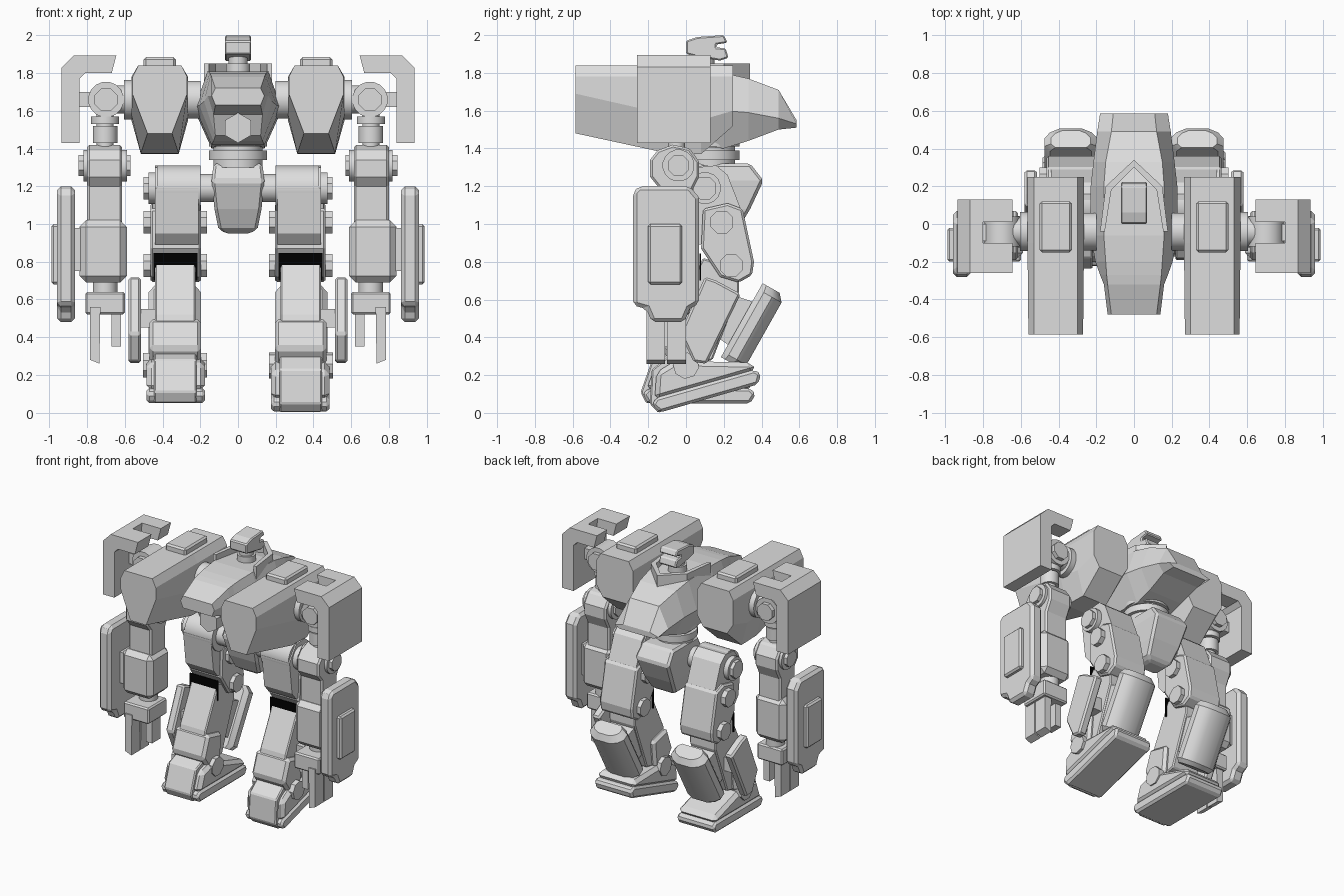
import bpy, bmesh, math
from mathutils import Matrix, Vector

cube = bpy.data.objects.get("Cube")
if cube:
    bpy.data.objects.remove(cube, do_unlink=True)


def material(name, value):
    mat = bpy.data.materials.new(name)
    mat.use_nodes = True
    mat.diffuse_color = (value, value, value, 1)
    mat.node_tree.nodes["Principled BSDF"].inputs["Base Color"].default_value = mat.diffuse_color
    return mat


grey = material("light_grey", 0.73)
black = material("black", 0)
rounded = []


def loft(name, rings, chamfer=0, transform=None):
    """Skin a row of equal rings and close both ends."""
    bm = bmesh.new()
    loops = [[bm.verts.new(p) for p in ring] for ring in rings]
    for a, b in zip(loops, loops[1:]):
        for i in range(len(a)):
            j = (i + 1) % len(a)
            bm.faces.new((a[i], a[j], b[j], b[i]))
    bm.faces.new(loops[0])
    bm.faces.new(loops[-1])
    bmesh.ops.recalc_face_normals(bm, faces=bm.faces)
    mesh = bpy.data.meshes.new(name)
    bm.to_mesh(mesh)
    bm.free()
    if transform:
        mesh.transform(transform)
    mesh.materials.append(grey)
    obj = bpy.data.objects.new(name, mesh)
    bpy.context.collection.objects.link(obj)
    if chamfer:
        mod = obj.modifiers.new("chamfer", 'BEVEL')
        mod.width, mod.segments = chamfer, 1
        mod.limit_method, mod.angle_limit = 'ANGLE', math.radians(40)
    return obj


def prism(name, axis, pts, lo, hi, s=1, chamfer=0, transform=None):
    """Extrude a profile along an axis; s mirrors it across x."""
    def place(a, b, t):
        p = {"x": (t, a, b), "y": (a, t, b), "z": (a, b, t)}[axis]
        return (p[0] * s, p[1], p[2])
    rings = [[place(a, b, t) for a, b in pts] for t in (lo, hi)]
    return loft(name, rings, chamfer, transform)


def box(name, x, y, z, s=1, chamfer=0):
    pts = [(y[0], z[0]), (y[1], z[0]), (y[1], z[1]), (y[0], z[1])]
    return prism(name, "x", pts, x[0], x[1], s, chamfer)


def drum(name, axis, a, b, r, lo, hi, s=1, sides=32, transform=None):
    """Cylinder around an axis; few sides make a bolt."""
    turn = math.pi / sides
    pts = [(a + r * math.cos(turn * (2 * i + 1)), b + r * math.sin(turn * (2 * i + 1)))
           for i in range(sides)]
    obj = prism(name, axis, pts, lo, hi, s, transform=transform)
    if sides > 12:
        rounded.append(obj)
    return obj


def section(cx, y, *half):
    """Symmetric cross-section from (half width, height) pairs."""
    return [(cx + w, y, z) for w, z in half] + [(cx - w, y, z) for w, z in reversed(half)]


# Torso hull with overhanging beak, chin and rear collar
loft("torso", [
    section(0, -.48, (.12, 1.72), (.14, 1.68), (.12, 1.63)),
    section(0, -.32, (.14, 1.78), (.16, 1.68), (.13, 1.58)),
    section(0, -.27, (.145, 1.79), (.18, 1.65), (.12, 1.47)),
    section(0, -.2, (.15, 1.8), (.205, 1.63), (.13, 1.44)),
    section(0, -.06, (.16, 1.81), (.23, 1.62), (.14, 1.42)),
    section(0, .2, (.16, 1.8), (.23, 1.6), (.14, 1.4)),
    section(0, .33, (.15, 1.77), (.215, 1.59), (.14, 1.44)),
    section(0, .49, (.12, 1.71), (.195, 1.56), (.15, 1.5)),
    section(0, .585, (.11, 1.55), (.18, 1.53), (.14, 1.51))])
drum("chin_nozzle", "y", 0, 1.51, .08, -.35, -.2, sides=6)
prism("collar", "z", [(-.18, -.04), (-.15, .2), (0, .34), (.15, .2), (.18, -.04),
                      (.155, -.04), (.12, .18), (0, .3), (-.12, .18), (-.155, -.04)], 1.74, 1.85)

# Head
drum("neck", "z", 0, .1, .05, 1.75, 1.92)
drum("neck_ring", "z", 0, .1, .065, 1.8, 1.85)
prism("head", "x", [(0, 1.9), (0, 1.97), (.06, 1.99), (.2, 2), (.22, 1.96), (.16, 1.95), (.16, 1.935),
                    (.21, 1.93), (.225, 1.88), (.18, 1.865), (.04, 1.89)], -.07, .07, chamfer=.025)

# Waist rings and pelvis
for r, lo, hi in ((.155, 1.34, 1.39), (.13, 1.3, 1.45), (.155, 1.41, 1.45)):
    drum("waist_ring", "z", 0, .13, r, lo, hi)
loft("pelvis", [[(-w, f, z), (w, f, z), (w, b, z), (-w, b, z)] for w, f, b, z in (
    (.13, .04, .34, 1.32), (.14, 0, .41, 1.23), (.125, .05, .34, 1.08),
    (.105, .1, .28, .98), (.07, .14, .25, .95))], chamfer=.015)


def shoulder(s, side):
    # Weapon pod with roof plate
    cx = .415 * s
    loft(side + "shoulder_pod", [
        section(cx, y, (top, 1.84), (wide, 1.78), (wide, mid), (low, bottom))
        for y, top, wide, mid, low, bottom in (
            (-.585, .115, .145, 1.69, .065, 1.48), (-.1, .115, .15, 1.58, .1, 1.375),
            (.08, .115, .15, 1.55, .1, 1.37), (.25, .115, .15, 1.6, .1, 1.52))])
    box(side + "pod_roof_plate", (.33, .5), (-.15, .12), (1.8, 1.885), s, .012)
    # Axle and shoulder joint
    y, z = -.04, 1.66
    drum(side + "inner_axle", "x", y, z, .1, .2, .3, s)
    drum(side + "outer_axle", "x", y, z, .105, .54, .605, s)
    drum(side + "axle_neck", "x", y, z, .075, .6, .66, s)
    drum(side + "shoulder_joint", "y", .7, z, .095, -.12, .04, s, 16)
    drum(side + "shoulder_bolt", "y", .7, z, .065, -.15, .07, s, 8)
    # Hooked guard with a slot in its roof
    wall = [(.87, 1.895), (.935, 1.83), (.935, 1.43), (.84, 1.43), (.84, 1.77), (.81, 1.8)]
    roof = wall + [(.67, 1.8), (.645, 1.895)]
    prism(side + "guard_front", "y", roof, -.26, -.1, s)
    prism(side + "guard_middle", "y", wall + [(.8, 1.895)], -.1, .01, s)
    prism(side + "guard_rear", "y", roof, .01, .13, s)
    box(side + "guard_mount", (.75, .86), (-.09, 0), (1.62, 1.7), s)


def arm(s, side):
    x, y = .705, -.05
    for r, lo, hi in ((.075, 1.53, 1.57), (.065, 1.43, 1.52), (.045, 1.35, 1.6)):
        drum(side + "arm_ring", "z", x, y, r, lo, hi, s)
    # Elbow and forearm
    prism(side + "elbow", "x", [(-.19, 1.34), (-.15, 1.39), (-.07, 1.42), (.02, 1.4), (.07, 1.33),
                                (.07, 1.25), (.03, 1.17), (.03, .98), (-.15, .98), (-.15, 1.2),
                                (-.19, 1.25)], .615, .8, s, .012)
    drum(side + "elbow_hub", "x", -.04, 1.31, .085, .59, .82, s, 16)
    drum(side + "elbow_bolt", "x", -.04, 1.31, .06, .57, .845, s, 8)
    box(side + "forearm", (.59, .84), (-.19, .05), (.69, 1.02), s, .035)
    box(side + "shield_mount", (.8, .89), (-.16, 0), (.75, .98), s)
    # Shield
    prism(side + "shield", "x", [(-.28, 1.17), (-.25, 1.2), (.02, 1.2), (.07, 1.14), (.07, .58),
                                 (.02, .55), (-.01, .48), (-.18, .48), (-.21, .55), (-.28, .57)],
          .865, .96, s, .02)
    box(side + "shield_plate", (.94, .99), (-.2, -.02), (.68, 1), s, .012)
    # Hand
    drum(side + "wrist", "z", x, y, .065, .6, .72, s)
    box(side + "palm", (.6, .81), (-.2, .02), (.52, .64), s, .01)
    for f in (-.21, -.1):
        prism(side + "finger", "y", [(.73, .56), (.785, .56), (.785, .28), (.735, .26)], f, f + .1, s)
    box(side + "thumb", (.62, .67), (-.13, -.03), (.35, .56), s)


def leg(s, side):
    # Hip and thigh
    drum(side + "hip_axle", "x", .1, 1.19, .075, .1, .25, s)
    drum(side + "hip_drum", "x", .1, 1.19, .12, .2, .43, s)
    drum(side + "hip_hub", "x", .1, 1.19, .085, .42, .475, s, 16)
    drum(side + "hip_bolt", "x", .1, 1.19, .065, .47, .5, s, 8)
    prism(side + "upper_thigh", "x", [(-.02, 1.19), (.06, 1.3), (.16, 1.31), (.22, 1.26), (.29, 1.08),
                                      (.28, .92), (.06, .89), (.01, .95)], .21, .44, s)
    prism(side + "thigh", "x", [(.09, 1.08), (.08, .87), (.18, .72), (.28, .69), (.35, .73),
                                (.36, .8), (.3, 1.08), (.22, 1.11)], .195, .465, s, .012)
    for y, z in ((.19, 1.01), (.24, .78)):
        drum(side + "thigh_bolt", "x", y, z, .065, .165, .5, s, 8)
    # Dark knee recess, shown as a plate above and beside the shin
    recess = box(side + "knee_recess", (.215, .449), (.071, .079), (.7, .845), s)
    recess.data.materials[0] = black
    # Shin and ankle guard
    prism(side + "shin", "x", [(.09, .82), (.28, .76), (.28, .64), (.14, .28), (-.04, .24),
                               (-.1, .34), (-.06, .52)], .225, .44, s, .008)
    prism(side + "ankle_guard", "x", [(-.07, .5), (.1, .46), (.08, .26), (-.06, .24),
                                      (-.13, .34)], .195, .47, s, .02)
    # Tilted calf armour with a rounded back, strut and outer fin
    along, back = Vector((0, .49, .87)), Vector((0, .87, -.49))
    rings = []
    for t, shrink in ((0, .85), (.03, 1), (.41, 1), (.45, .75)):
        base = Vector((.335 * s, .185, .295)) + along * t
        half = [(.11, 0), (.14, .03), (.14, .08), (.11, .115), (.06, .138)]
        outline = half + [(-w, d) for w, d in reversed(half)]
        rings.append([base + Vector((w * shrink, 0, 0)) + back * (d * shrink) for w, d in outline])
    rounded.append(loft(side + "calf", rings))
    prism(side + "calf_strut", "x", [(.14, .42), (.25, .34), (.38, .58), (.26, .62)], .24, .43, s)
    prism(side + "fin", "x", [(.1, .72), (.16, .7), (.29, .63), (.11, .26), (.04, .27),
                              (-.03, .42)], .515, .58, s, .012)
    box(side + "fin_mount", (.42, .53), (.06, .18), (.45, .55), s)
    # Foot: the left one tips forward about its ankle
    pivot = Vector((0, 0, .25))
    tip = None
    if s > 0:
        turn = Matrix.Rotation(math.radians(16), 4, 'X')
        tip = Matrix.Translation(pivot) @ turn @ Matrix.Translation(-pivot)
    prism(side + "sole", "x", [(-.2, .05), (-.23, .1), (-.2, .13), (.34, .13), (.37, .1),
                               (.34, .05)], .175, .485, s, .015, tip)
    prism(side + "foot", "x", [(-.21, .12), (-.16, .26), (-.05, .29), (.08, .25), (.34, .17),
                               (.35, .12)], .175, .485, s, .025, tip)
    prism(side + "toe_cap", "x", [(-.21, .05), (-.24, .11), (-.18, .28), (-.06, .33), (.02, .27),
                                  (0, .08)], .22, .445, s, .008, tip)
    drum(side + "ankle_bolt", "x", 0, .25, .07, .165, .505, s, 8, tip)


for s, side in ((1, "left_"), (-1, "right_")):
    shoulder(s, side)
    arm(s, side)
    leg(s, side)

# Smooth only the round parts
bpy.ops.object.select_all(action='DESELECT')
for obj in rounded:
    obj.select_set(True)
bpy.context.view_layer.objects.active = rounded[0]
bpy.ops.object.shade_smooth_by_angle(angle=math.radians(30))
